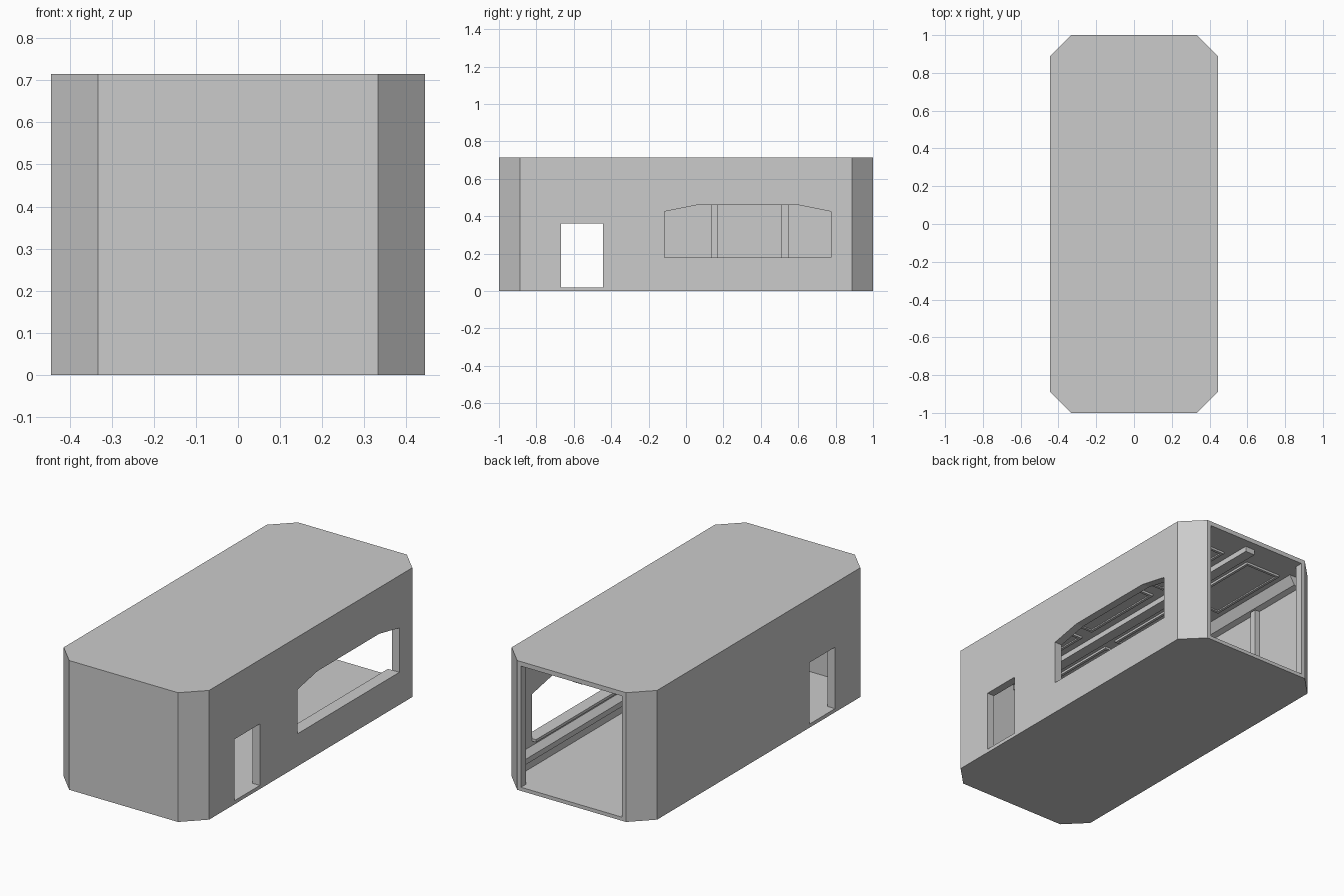
import bpy, bmesh
from mathutils import Vector

if "Cube" in bpy.data.objects:
    bpy.data.objects.remove(bpy.data.objects["Cube"])

W, L, H, CH = 0.445, 1.0, 0.715, 0.112   # half width, half length, height, corner cut
T, FLOOR, ROOF = 0.045, 0.02, 0.69       # wall thickness, floor top, ceiling


def prism(name, base, direction):
    """Extrude a closed 3D polygon along a direction."""
    bm = bmesh.new()
    face = bm.faces.new([bm.verts.new(p) for p in base])
    ext = bmesh.ops.extrude_face_region(bm, geom=[face])["geom"]
    bmesh.ops.translate(bm, vec=Vector(direction),
                        verts=[g for g in ext if isinstance(g, bmesh.types.BMVert)])
    bmesh.ops.recalc_face_normals(bm, faces=bm.faces[:])
    me = bpy.data.meshes.new(name)
    bm.to_mesh(me)
    bm.free()
    ob = bpy.data.objects.new(name, me)
    bpy.context.collection.objects.link(ob)
    return ob


def box(name, x0, x1, y0, y1, z0, z1):
    return prism(name, [(x0, y0, z0), (x1, y0, z0), (x1, y1, z0), (x0, y1, z0)],
                 (0, 0, z1 - z0))


def octagon(w, l, c, z):
    return [(w, -l + c, z), (w, l - c, z), (w - c, l, z), (-w + c, l, z),
            (-w, l - c, z), (-w, -l + c, z), (-w + c, -l, z), (w - c, -l, z)]


def cut(target, cutter):
    m = target.modifiers.new("cut", 'BOOLEAN')
    m.operation, m.solver, m.object = 'DIFFERENCE', 'EXACT', cutter
    bpy.context.view_layer.objects.active = target
    bpy.ops.object.modifier_apply(modifier=m.name)
    bpy.data.objects.remove(cutter)


# Hollow shell with clipped corners
shell = prism("building_shell", octagon(W, L, CH, 0), (0, 0, H))
cut(shell, prism("cavity", octagon(W - T, L - T, CH - 0.026, FLOOR), (0, 0, ROOF - FLOOR)))

# Open back end, through doors on both sides, long window on the right
cut(shell, box("back_cut", -0.31, 0.31, 0.85, 1.1, FLOOR, ROOF))
cut(shell, box("door_cut", -0.6, 0.6, -0.667, -0.445, FLOOR, 0.36))
window = [(-0.115, 0.18), (0.775, 0.18), (0.775, 0.425), (0.60, 0.46),
          (0.06, 0.46), (-0.115, 0.425)]
cut(shell, prism("window_cut", [(0.3, y, z) for y, z in window], (0.3, 0, 0)))

XI, YI = W - T, 0.87   # inner wall face, length of inner trims

# Window sill ledge and sloped rail beneath it
box("window_sill", XI - 0.025, XI, -0.115, 0.775, 0.165, 0.18)
rail = [(XI, 0.08), (XI - 0.03, 0.08), (XI - 0.03, 0.11), (XI, 0.14)]
prism("wall_rail", [(x, -0.40, z) for x, z in rail], (0, YI + 0.40, 0))

# Wall pillars on the left
for i, (y0, y1) in enumerate([(0.135, 0.17), (0.51, 0.55)]):
    box(f"wall_pillar_{i}", -XI, -XI + 0.03, y0, y1, FLOOR, 0.63)

# Sloped coves along the ceiling edges
for s, side in ((1, "right"), (-1, "left")):
    cove = [(s * XI, 0.63), (s * (XI - 0.03), 0.64), (s * (XI - 0.06), ROOF), (s * XI, ROOF)]
    prism(f"ceiling_cove_{side}", [(x, -YI, z) for x, z in cove], (0, 2 * YI, 0))

# Central ceiling beam
box("ceiling_beam", -0.03, 0.03, -0.95, 0.95, 0.66, ROOF)

# Framed ceiling panels on either side of the beam
for s in (1, -1):
    for y in (-0.58, 0.0, 0.58):
        x0, x1 = sorted((s * 0.08, s * 0.30))
        panel = box("ceiling_panel", x0, x1, y - 0.25, y + 0.25, ROOF - 0.012, ROOF)
        cut(panel, box("panel_recess", x0 + 0.015, x1 - 0.015, y - 0.235, y + 0.235,
                       ROOF - 0.03, ROOF - 0.005))
